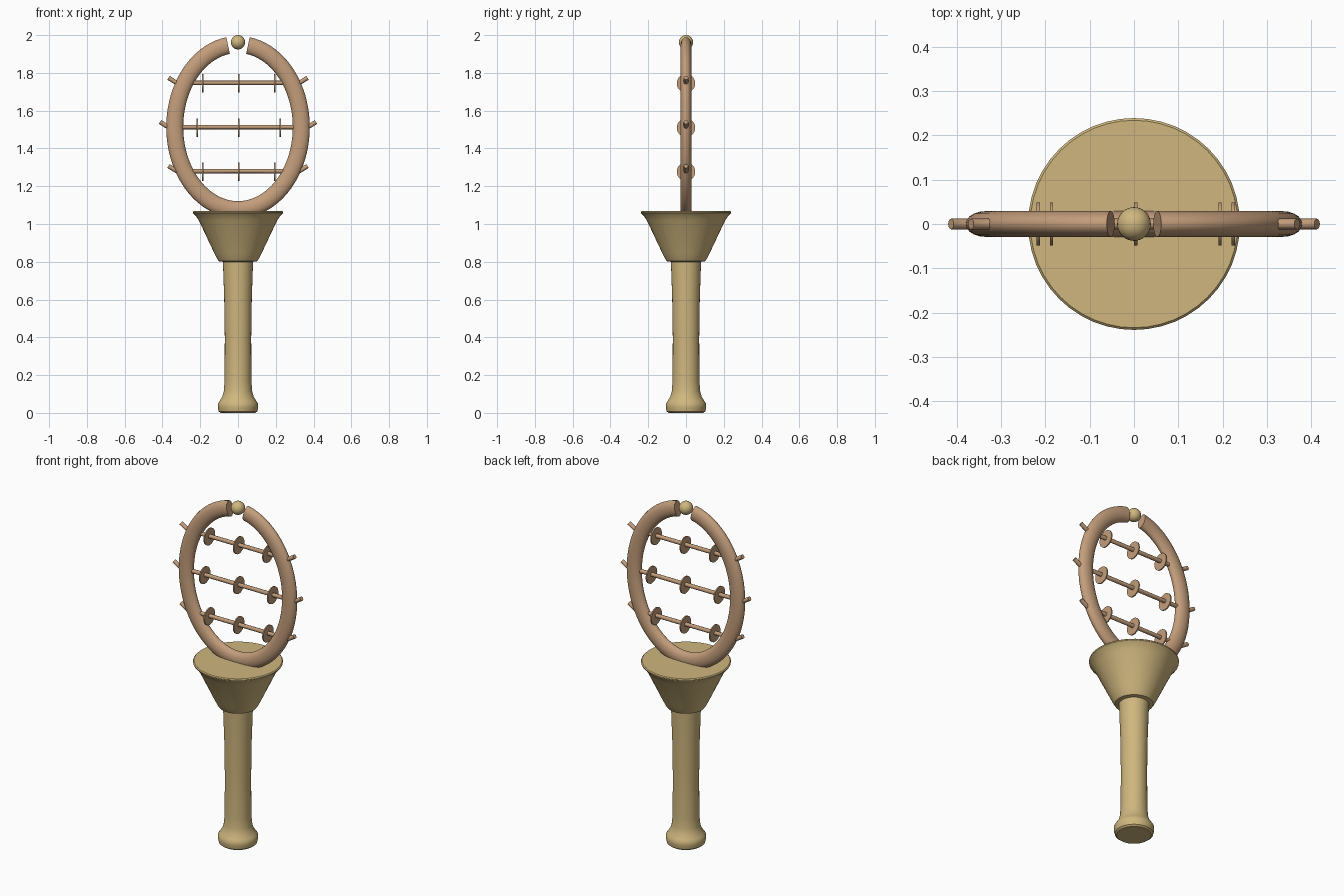
import bpy, bmesh, math
from mathutils import Vector, Matrix

if "Cube" in bpy.data.objects:
    bpy.data.objects.remove(bpy.data.objects["Cube"])


def material(name, rgb):
    m = bpy.data.materials.new(name)
    m.diffuse_color = (*rgb, 1)
    m.use_nodes = True
    m.node_tree.nodes["Principled BSDF"].inputs["Base Color"].default_value = m.diffuse_color
    return m


GOLD = material("pale gold", (0.62, 0.47, 0.21))
COPPER = material("copper tan", (0.55, 0.34, 0.20))


def finish(name, bm, mat, angle=35):
    bmesh.ops.recalc_face_normals(bm, faces=bm.faces)
    me = bpy.data.meshes.new(name)
    bm.to_mesh(me)
    bm.free()
    me.materials.append(mat)
    ob = bpy.data.objects.new(name, me)
    bpy.context.collection.objects.link(ob)
    bpy.ops.object.select_all(action='DESELECT')
    ob.select_set(True)
    bpy.context.view_layer.objects.active = ob
    bpy.ops.object.shade_smooth_by_angle(angle=math.radians(angle))
    return ob


def loft(name, rings, mat):
    """Skin a list of closed point rings and cap both ends."""
    bm = bmesh.new()
    loops = [[bm.verts.new(p) for p in r] for r in rings]
    n = len(loops[0])
    for a, b in zip(loops, loops[1:]):
        for i in range(n):
            j = (i + 1) % n
            bm.faces.new((a[i], a[j], b[j], b[i]))
    bm.faces.new(loops[0])
    bm.faces.new(loops[-1])
    return finish(name, bm, mat)


def circle(n):
    return [(math.cos(2 * math.pi * i / n), math.sin(2 * math.pi * i / n)) for i in range(n)]


# Turned handle with flared cup
profile = [(0.092, 0), (0.102, 0.008), (0.107, 0.03), (0.106, 0.05), (0.098, 0.062),
           (0.083, 0.085), (0.075, 0.115), (0.071, 0.17), (0.070, 0.40), (0.073, 0.60),
           (0.078, 0.75), (0.080, 0.80), (0.102, 0.803), (0.110, 0.815), (0.125, 0.845),
           (0.208, 1.02), (0.225, 1.045), (0.238, 1.058), (0.239, 1.064), (0.234, 1.069)]
loft("handle", [[(r * c, r * s, z) for c, s in circle(48)] for r, z in profile], GOLD)

# Open oval hoop with an elliptical section
A, B, CZ, GAP, STEPS = 0.335, 0.437, 1.513, math.radians(9), 80
rings = []
for k in range(STEPS + 1):
    t = GAP + (2 * math.pi - 2 * GAP) * k / STEPS
    centre = Vector((A * math.sin(t), 0, CZ + B * math.cos(t)))
    out = Vector((math.sin(t) / A, 0, math.cos(t) / B)).normalized()
    rings.append([centre + out * 0.045 * c + Vector((0, 0.029 * s, 0)) for c, s in circle(20)])
loft("hoop", rings, COPPER)

# Ball in the gap of the hoop
bm = bmesh.new()
bmesh.ops.create_uvsphere(bm, u_segments=32, v_segments=16, radius=0.038,
                          matrix=Matrix.Translation((0, 0, 1.962)))
finish("top_ball", bm, GOLD)

# Cross rods with upturned ends, each carrying three jingle discs
for label, z, bend, spread in (("lower", 1.28, 0.325, 0.19),
                               ("middle", 1.513, 0.37, 0.22),
                               ("upper", 1.747, 0.325, 0.19)):
    path = [(-bend - 0.043, z + 0.027), (-bend, z), (bend, z), (bend + 0.043, z + 0.027)]
    tilt = [0.56, 0.28, -0.28, -0.56]
    loft(label + "_rod", [[(x + 0.012 * c * math.sin(a), 0.012 * s, h + 0.012 * c * math.cos(a))
                           for c, s in circle(12)] for (x, h), a in zip(path, tilt)], COPPER)
    for side, x in (("left", -spread), ("centre", 0), ("right", spread)):
        bm = bmesh.new()
        bmesh.ops.create_cone(bm, cap_ends=True, segments=28, radius1=0.049, radius2=0.049, depth=0.007,
                              matrix=Matrix.Translation((x + 0.004, 0, z - 0.003)) @ Matrix.Rotation(math.pi / 2, 4, 'Y'))
        finish(f"{label}_{side}_disc", bm, COPPER)
